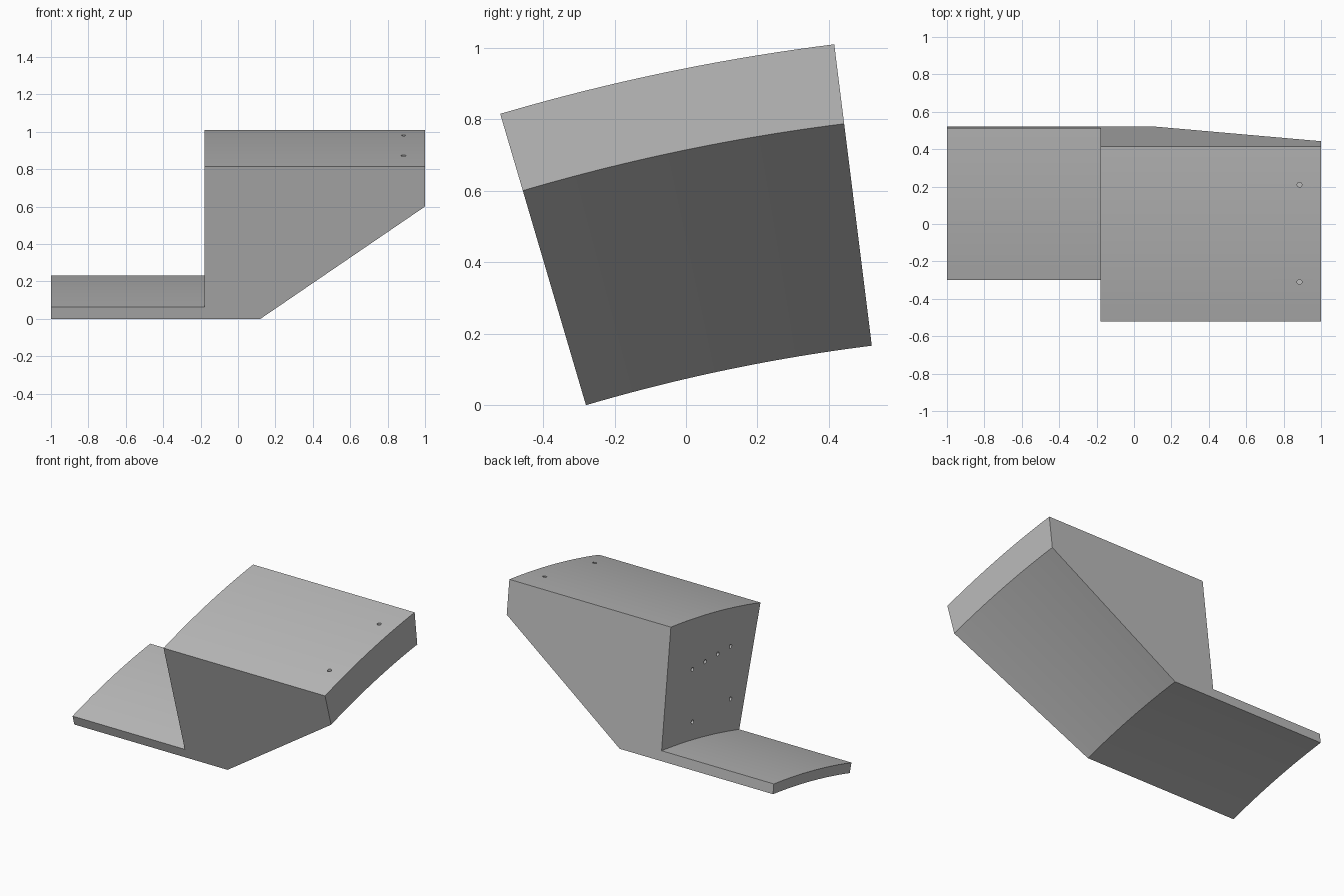
import bpy, bmesh, math
from mathutils import Matrix, Vector

cube = bpy.data.objects.get("Cube")
if cube:
    bpy.data.objects.remove(cube, do_unlink=True)

# Plain grey material
grey = bpy.data.materials.new("plain grey")
grey.use_nodes = True
colour = (0.5, 0.5, 0.5, 1)
grey.diffuse_color = colour
grey.node_tree.nodes["Principled BSDF"].inputs["Base Color"].default_value = colour

# Sweep axis, parallel to x, and the angles of the two end planes
AXIS = Vector((0, 1.143, -4.835))
RADIUS = 5.04
FRONT, BACK = math.radians(16.4), math.radians(7.1)
STEPS = 24


def make_object(name, bm):
    mesh = bpy.data.meshes.new(name)
    bm.to_mesh(mesh)
    bm.free()
    mesh.materials.append(grey)
    obj = bpy.data.objects.new(name, mesh)
    bpy.context.collection.objects.link(obj)
    return obj


# Bracket body: stepped profile (x, height above the inner radius) swept in an arc
profile = [(-1, 0), (0.12, 0), (1, 0.626), (1, 0.85),
           (-0.18, 0.85), (-0.18, 0.065), (-1, 0.065)]
bm = bmesh.new()
up = Vector((0, -math.sin(FRONT), math.cos(FRONT)))
start = bm.faces.new([bm.verts.new(AXIS + up * (RADIUS + h) + Vector((x, 0, 0)))
                      for x, h in profile])
bmesh.ops.spin(bm, geom=[start] + start.edges[:] + start.verts[:], cent=AXIS,
               axis=(1, 0, 0), angle=BACK - FRONT, steps=STEPS, use_duplicate=False)
bmesh.ops.remove_doubles(bm, verts=bm.verts, dist=0.0001)
bmesh.ops.recalc_face_normals(bm, faces=bm.faces)
body = make_object("bracket_body", bm)

# Screw holes: two down into the top, six into the upright wall
bm = bmesh.new()


def add_drill(centre, rotation):
    bmesh.ops.create_cone(bm, cap_ends=True, segments=16, radius1=0.013, radius2=0.013,
                          depth=0.2, matrix=Matrix.Translation(centre) @ rotation)


for y, z in [(0.21, 0.98), (-0.31, 0.87)]:
    add_drill((0.885, y, z), Matrix.Identity(4))
sideways = Matrix.Rotation(math.pi / 2, 4, "Y")
ends = (0.19, -0.208)
for y, z in [(y, 0.645) for y in (*ends, 0.057, -0.075)] + [(y, 0.298) for y in ends]:
    add_drill((-0.18, y, z), sideways)
drills = make_object("hole_cutter", bm)
drills.hide_render = True

cut = body.modifiers.new("screw holes", "BOOLEAN")
cut.operation = "DIFFERENCE"
cut.solver = "EXACT"
cut.object = drills
bpy.ops.object.select_all(action="DESELECT")
bpy.context.view_layer.objects.active = body
body.select_set(True)
bpy.ops.object.modifier_apply(modifier=cut.name)
bpy.data.objects.remove(drills, do_unlink=True)
bpy.ops.object.shade_smooth_by_angle(angle=math.radians(25))
